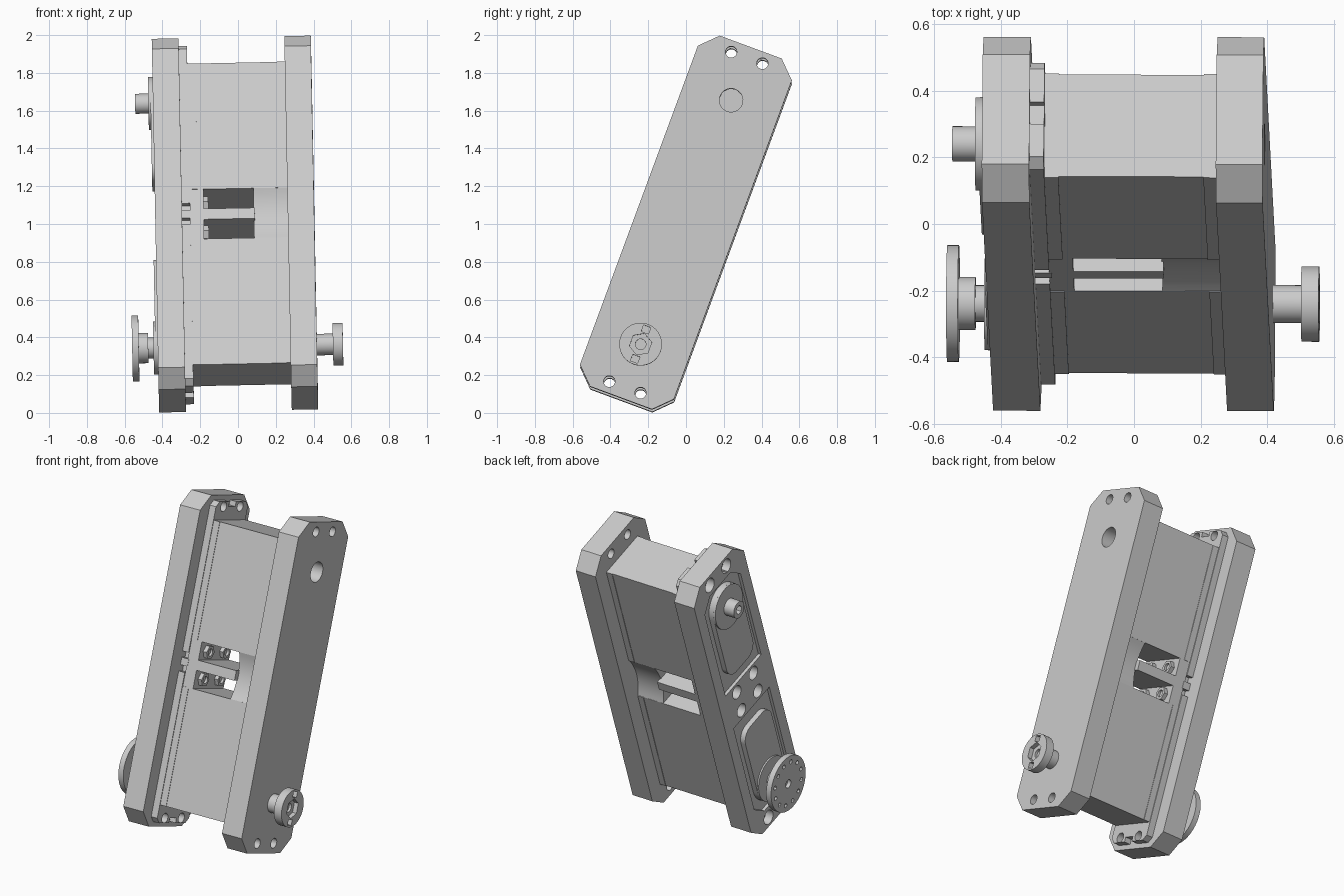
import bpy, bmesh, math
from mathutils import Matrix, Vector

cube = bpy.data.objects.get("Cube")
if cube:
    bpy.data.objects.remove(cube, do_unlink=True)

grey = bpy.data.materials.new("plain_grey")
grey.use_nodes = True
colour = (0.6, 0.6, 0.6, 1)
grey.diffuse_color = colour
grey.node_tree.nodes["Principled BSDF"].inputs["Base Color"].default_value = colour

# Parts are built upright (x across, y width, z length), then leaned together
LEAN = (Matrix.Translation((0, 0, 1)) @ Matrix.Rotation(math.radians(-20.3), 4, 'X')
        @ Matrix.Rotation(math.radians(-1.06), 4, 'Y') @ Matrix.Rotation(math.radians(-0.5), 4, 'Z'))
parts = []
AXLE, HOLE_T, HOLE_V = 0.69, 0.93, 0.088


# Outlines in the (width, length) plane
def circle(v, t, r, n=32, turn=0.0):
    return [(v + r * math.cos(turn + math.tau * i / n), t + r * math.sin(turn + math.tau * i / n))
            for i in range(n)]


def rect(v0, v1, t0, t1):
    return [(v0, t0), (v1, t0), (v1, t1), (v0, t1)]


def chamfered(hv, t0, t1, c0, c1):
    pts = [(-hv + c0, t0), (hv - c0, t0), (hv, t0 + c0), (hv, t1 - c1),
           (hv - c1, t1), (-hv + c1, t1), (-hv, t1 - c1), (-hv, t0 + c0)]
    return [p for i, p in enumerate(pts) if p != pts[i - 1]]


def rounded(hv, t0, t1, r0, r1, n=12):
    pts = []
    corners = [(hv - r0, t0 + r0, r0, -90), (hv - r1, t1 - r1, r1, 0),
               (r1 - hv, t1 - r1, r1, 90), (r0 - hv, t0 + r0, r0, 180)]
    for v, t, r, start in corners:
        for i in range(n + 1):
            a = math.radians(start + 90 * i / n)
            p = (v + r * math.cos(a), t + r * math.sin(a))
            if not pts or math.dist(p, pts[-1]) > 1e-5:
                pts.append(p)
    return pts


def mirror_t(outline):
    return [(v, -t) for v, t in outline]


def prism(name, outlines, u0, u1):
    bm = bmesh.new()
    for outline in outlines:
        face = bm.faces.new([bm.verts.new((u0, v, t)) for v, t in outline])
        ext = bmesh.ops.extrude_face_region(bm, geom=[face], use_keep_orig=True)
        moved = [g for g in ext["geom"] if isinstance(g, bmesh.types.BMVert)]
        bmesh.ops.translate(bm, verts=moved, vec=Vector((u1 - u0, 0, 0)))
    bmesh.ops.recalc_face_normals(bm, faces=bm.faces)
    mesh = bpy.data.meshes.new(name)
    bm.to_mesh(mesh)
    bm.free()
    obj = bpy.data.objects.new(name, mesh)
    bpy.context.collection.objects.link(obj)
    return obj


def part(name, outlines, u0, u1):
    obj = prism(name, outlines, u0, u1)
    obj.data.materials.append(grey)
    parts.append(obj)
    return obj


def cut(obj, outlines, u0, u1):
    cutter = prism("cutter", outlines, u0, u1)
    cutter.hide_render = True
    mod = obj.modifiers.new("cut", 'BOOLEAN')
    mod.operation, mod.solver, mod.object = 'DIFFERENCE', 'EXACT', cutter
    bpy.context.view_layer.objects.active = obj
    bpy.ops.object.modifier_apply(modifier=mod.name)
    bpy.data.objects.remove(cutter, do_unlink=True)


def four(t, r):
    return [circle(sv * HOLE_V, st * t, r) for sv in (-1, 1) for st in (-1, 1)]


# Side plates with bolt holes
plate = chamfered(0.265, -0.99, 0.99, 0.09, 0.09)
left_plate = part("left_plate", [plate], 0.265, 0.405)
cut(left_plate, four(HOLE_T, 0.03), 0.2, 0.5)
cut(left_plate, [circle(0, AXLE, 0.062)], 0.3, 0.5)

right_plate = part("right_plate", [plate], -0.437, -0.295)
cut(right_plate, four(HOLE_T, 0.03), -0.5, -0.2)
cut(right_plate, four(HOLE_T, 0.045) + four(0.072, 0.042), -0.5, -0.385)
pocket = chamfered(0.19, 0.13, 0.86, 0.0, 0.08)
cut(right_plate, [pocket, mirror_t(pocket)], -0.5, -0.417)

# Raised pads in the pockets
pad = rounded(0.14, 0.22, AXLE + 0.14, 0.08, 0.139)
part("right_pads", [pad, mirror_t(pad)], -0.45, -0.41)

# Mounting bracket between right plate and housings
bracket = part("bracket", [chamfered(0.17, -0.96, 0.96, 0.03, 0.03)], -0.296, -0.252)
cut(bracket, four(HOLE_T, 0.03), -0.4, -0.2)
notches = [rect(-0.035, 0.035, s - 0.04, s + 0.04) for s in (-0.97, 0.97)]
notches += [rect(s - 0.05, s + 0.05, -0.06, 0.06) for s in (-0.18, 0.18)]
cut(bracket, notches, -0.4, -0.2)
part("bracket_pegs", [rect(s - 0.02, s + 0.02, -0.022, 0.022) for s in (-0.145, 0.145)],
     -0.296, -0.245)

# Two housings with end caps
for name, s in (("upper", 1), ("lower", -1)):
    lo, hi = sorted((0.14 * s, 0.85 * s))
    part(name + "_housing", [rect(-0.163, 0.163, lo, hi)], -0.21, 0.225)
    for side, u0, u1 in (("right", -0.253, -0.21), ("left", 0.225, 0.268)):
        part(name + "_" + side + "_cap", [rect(-0.166, 0.166, lo, hi)], u0, u1)

# Middle connector: solid ends joined by a thin web, with clamping nuts
part("middle_web", [rect(-0.163, 0.163, -0.03, 0.03)], -0.19, 0.09)
part("middle_right_block", [rect(-0.163, 0.163, -0.142, 0.142)], -0.253, -0.18)
waist = [(sv * (0.13 + 0.033 * (t / 0.142) ** 2), t)
         for sv, order in ((1, 1), (-1, -1)) for t in [order * 0.142 * i / 6 for i in range(-6, 7)]]
part("middle_left_block", [waist], 0.085, 0.268)
nuts = part("clamp_nuts", [circle(sv * HOLE_V, st * 0.082, 0.042, 6)
                           for sv in (-1, 1) for st in (-1, 1)], -0.182, -0.155)
cut(nuts, four(0.082, 0.022), -0.17, -0.1)

# Upper right output shaft
part("upper_shaft_base", [circle(0, AXLE, 0.14, 48)], -0.462, -0.44)
upper_shaft = part("upper_shaft", [circle(0, AXLE, 0.053)], -0.532, -0.45)
cut(upper_shaft, [circle(0, AXLE, 0.028, 6)], -0.6, -0.48)

# Lower right output shaft and drilled horn disc
part("lower_shaft_base", [circle(0, -AXLE, 0.14, 48)], -0.46, -0.44)
part("lower_shaft_neck", [circle(0, -AXLE, 0.055)], -0.49, -0.45)
part("lower_shaft_collar", [circle(0, -AXLE, 0.08)], -0.54, -0.488)
horn = part("horn_disc", [circle(0, -AXLE, 0.175, 64)], -0.573, -0.538)
drill = [circle(0.135 * math.cos(a), -AXLE + 0.135 * math.sin(a), 0.013, 12)
         for a in (math.tau * i / 12 for i in range(12))]
cut(horn, drill + [circle(0, -AXLE, 0.026)], -0.6, -0.55)

# Lower left idler hub with hexagon socket and two square slots
part("idler_shaft", [circle(0, -AXLE, 0.057)], 0.39, 0.495)
idler = part("idler_disc", [circle(0, -AXLE, 0.113, 48)], 0.49, 0.543)
slots = [rect(-0.02, 0.02, -AXLE + s - 0.018, -AXLE + s + 0.018) for s in (-0.083, 0.083)]
cut(idler, slots + [circle(0, -AXLE, 0.06, 6, math.pi / 6)], 0.515, 0.6)
cut(idler, [circle(0, -AXLE, 0.028)], 0.5, 0.6)

# Lean the assembly and smooth the round walls
for obj in parts:
    obj.matrix_world = LEAN
    bpy.ops.object.select_all(action='DESELECT')
    obj.select_set(True)
    bpy.context.view_layer.objects.active = obj
    bpy.ops.object.shade_smooth_by_angle(angle=math.radians(30))
